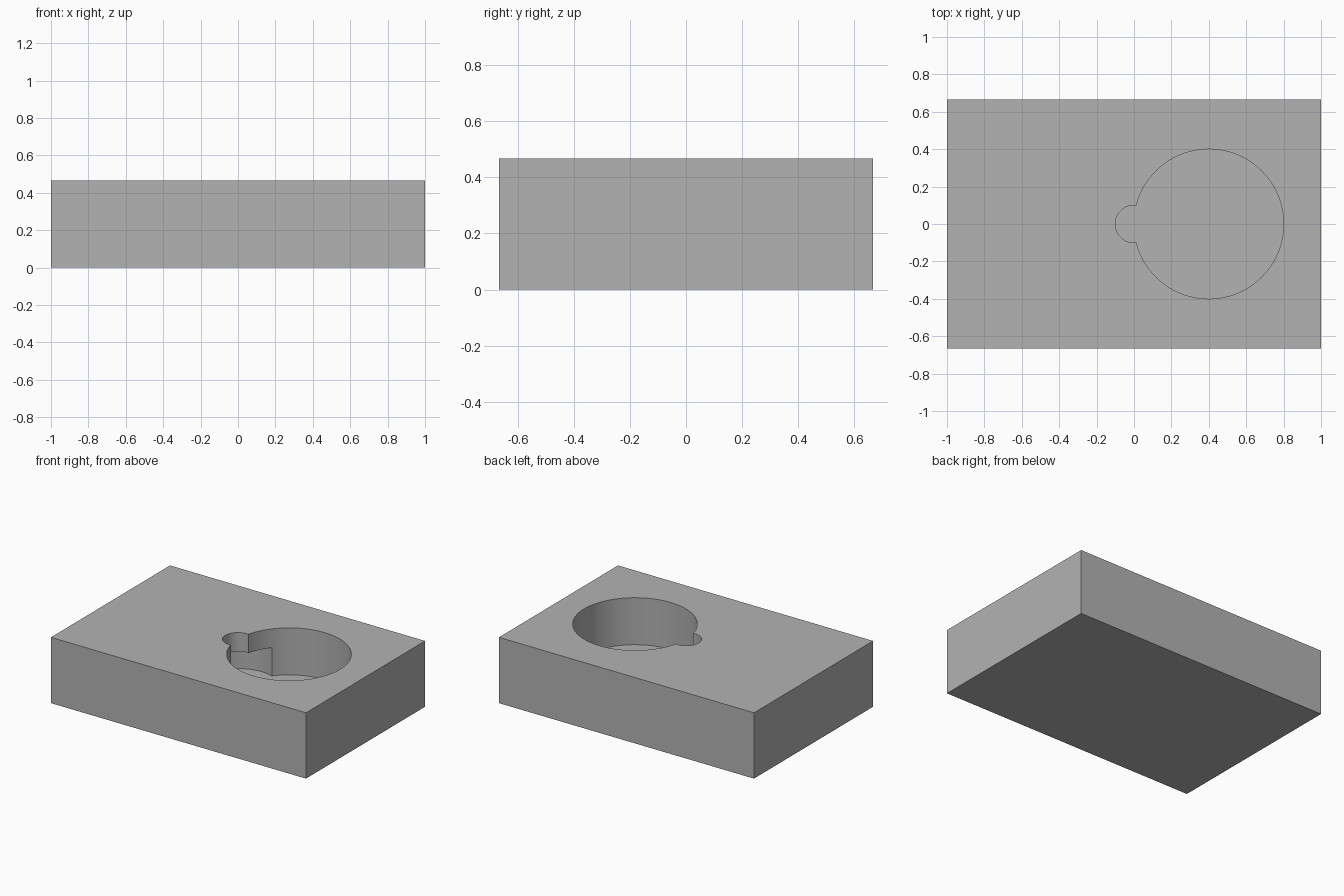
import bpy
import math

cube = bpy.data.objects.get("Cube")
if cube:
    bpy.data.objects.remove(cube, do_unlink=True)

U = 2 / 30                      # one design unit
LENGTH, WIDTH, HEIGHT = 30 * U, 20 * U, 7 * U
FLOOR = 2 * U                   # pocket floor height
LEDGE = 5 * U                   # underside of the lip around the slot

grey = bpy.data.materials.new("plain grey")
grey.use_nodes = True
colour = (0.45, 0.45, 0.45, 1)
grey.diffuse_color = colour
grey.node_tree.nodes["Principled BSDF"].inputs["Base Color"].default_value = colour

# Solid block
bpy.ops.mesh.primitive_cube_add(size=1, location=(0, 0, HEIGHT / 2))
block = bpy.context.object
block.name = "block"
block.scale = (LENGTH, WIDTH, HEIGHT)
bpy.ops.object.transform_apply(location=True, scale=True)
block.data.materials.append(grey)


def cut_round(name, x, radius, bottom, top):
    """Cut an upright cylinder out of the block."""
    bpy.ops.mesh.primitive_cylinder_add(
        vertices=96, radius=radius, depth=top - bottom,
        location=(x, 0, (top + bottom) / 2))
    cutter = bpy.context.object
    cutter.name = name
    cutter.hide_render = True
    cutter.data.materials.append(grey)
    bpy.context.view_layer.objects.active = block
    mod = block.modifiers.new(name, "BOOLEAN")
    mod.operation = "DIFFERENCE"
    mod.solver = "EXACT"
    mod.object = cutter
    bpy.ops.object.modifier_apply(modifier=name)
    bpy.data.objects.remove(cutter, do_unlink=True)


# Large open pocket, hidden undercut beside it, and small hole in the lip
cut_round("large_pocket", 6 * U, 6 * U, FLOOR, HEIGHT + U)
cut_round("undercut", 0, 4 * U, FLOOR, LEDGE)
cut_round("small_hole", 0, 1.5 * U, LEDGE - U, HEIGHT + U)

bpy.ops.object.select_all(action="DESELECT")
block.select_set(True)
bpy.context.view_layer.objects.active = block
bpy.ops.object.shade_smooth_by_angle(angle=math.radians(30))
